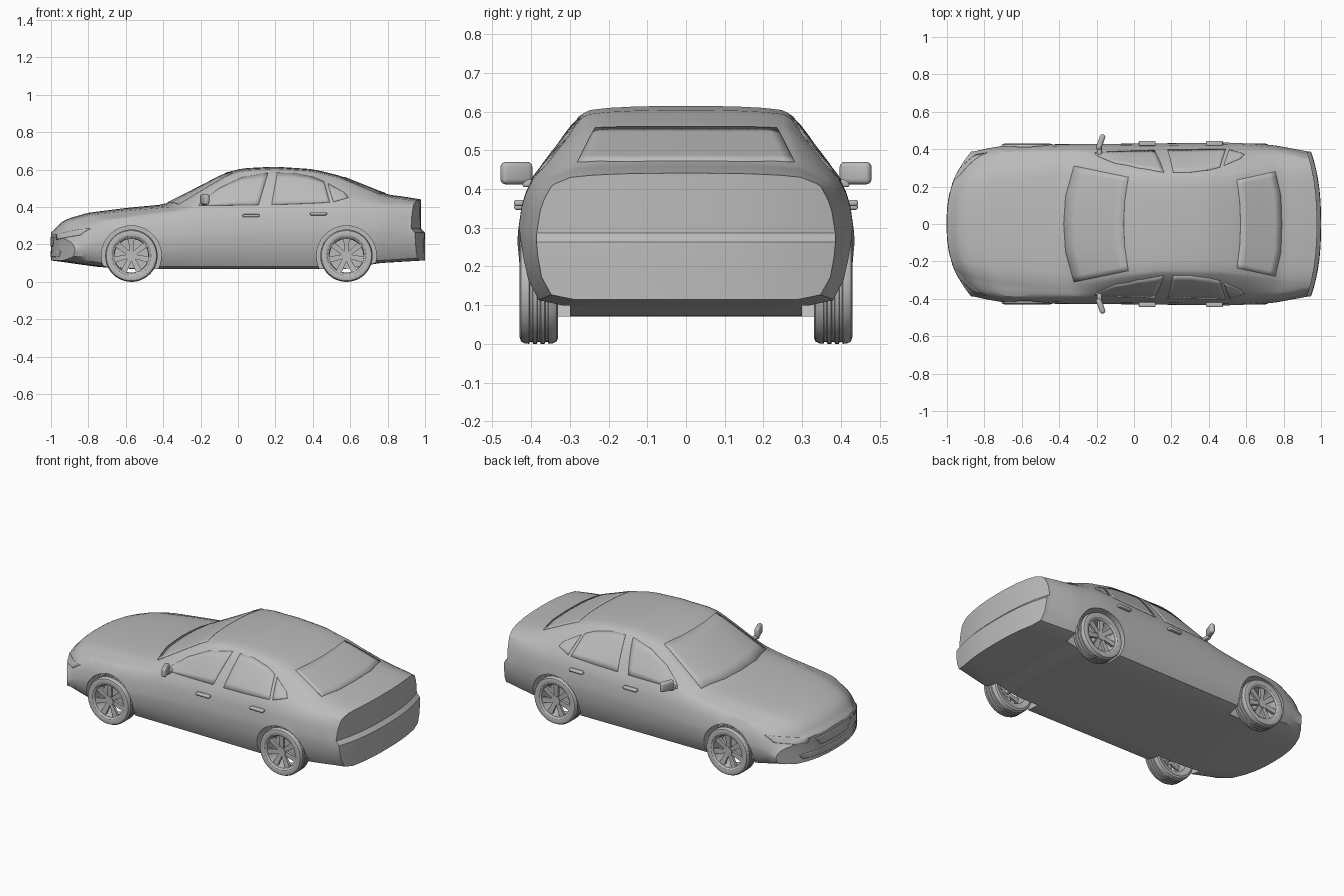
import bpy, bmesh, math
from mathutils import Matrix, Vector
from mathutils.bvhtree import BVHTree

if "Cube" in bpy.data.objects:
    bpy.data.objects.remove(bpy.data.objects["Cube"])

# One plain grey for the whole car
grey = bpy.data.materials.new("plain grey")
grey.use_nodes = True
grey.diffuse_color = (0.5, 0.5, 0.5, 1)
grey.node_tree.nodes["Principled BSDF"].inputs["Base Color"].default_value = grey.diffuse_color


def make_object(name, bm, angle=35):
    mesh = bpy.data.meshes.new(name)
    bm.to_mesh(mesh)
    bm.free()
    mesh.materials.append(grey)
    obj = bpy.data.objects.new(name, mesh)
    bpy.context.collection.objects.link(obj)
    bpy.ops.object.select_all(action='DESELECT')
    obj.select_set(True)
    bpy.context.view_layer.objects.active = obj
    if angle:
        bpy.ops.object.shade_smooth_by_angle(angle=math.radians(angle))
    return obj


def mirror_y(obj):
    mod = obj.modifiers.new("Mirror", 'MIRROR')
    mod.use_axis = (False, True, False)


# Body outline curves, each a list of (position along the car, value)
TOP = [(-1, .25), (-.97, .3), (-.92, .335), (-.8, .37), (-.6, .395), (-.39, .415), (-.05, .59),
       (.03, .608), (.2, .616), (.4, .603), (.55, .567), (.8, .467), (.97, .445), (1, .44)]
BELT = [(-1, .21), (-.93, .28), (-.8, .33), (-.5, .365), (-.3, .395), (0, .41), (.5, .43), (.8, .41), (1, .4)]
WIDTH = [(-1, .385), (-.9, .405), (-.75, .425), (0, .43), (.6, .436), (.8, .42), (1, .385)]
ROOF = [(-1, .25), (-.8, .31), (-.4, .345), (-.05, .285), (.15, .265), (.5, .27), (.8, .31), (1, .32)]
FLOOR = [(-1, .115), (-.75, .08), (-.6, .07), (.6, .07), (.75, .1), (1, .115)]
BOW = [(-1, .17), (-.9, .14), (-.8, .11), (-.4, .13), (-.05, .05), (.2, 0), (.6, -.02), (1, -.07)]
SIDE = [(.2, .965), (.38, .99), (.52, 1), (.6, .998), (.8, .975), (.9, .95), (1, .91)]


def linear(curve, x):
    if x <= curve[0][0]:
        return curve[0][1]
    for (xa, a), (xb, b) in zip(curve, curve[1:]):
        if x <= xb:
            return a + (b - a) * (x - xa) / (xb - xa)
    return curve[-1][1]


def value(curve, x):
    return sum(linear(curve, x + d) for d in (-.02, 0, .02)) / 3


def half_section(x):
    top, belt, w, roof, floor = (value(c, x) for c in (TOP, BELT, WIDTH, ROOF, FLOOR))
    edge = top - .02
    pts = [(u / 4 * .75 * w, floor) for u in range(5)] + [(.9 * w, floor + .012)]
    pts += [(w * k, floor + (belt - floor) * f) for f, k in SIDE]
    shoulder = .91 * w
    for t in (.33, .67, 1):
        bulge = .03 * t * (1 - t)
        pts.append((shoulder + (roof - shoulder) * t + bulge, belt + (edge - belt) * t))
    pts += [(roof * k, top - .02 * d) for k, d in ((.93, .55), (.75, .27), (.5, .1), (.25, .03), (0, 0))]
    return pts


def place(x, y, z):
    # Bow the nose and tail in plan and step the boot panel in above the bumper
    step = min(1, max(0, (z - .262) / .022)) * max(0, (x - .9) / .1)
    return Vector((x + value(BOW, x) * (abs(y) / .43) ** 2.5 - .022 * step, y, z))


# Body: lofted sections with closed nose and tail
bm = bmesh.new()
rings = []
for i in range(73):
    x = -math.cos(math.pi * i / 72)
    half = half_section(x)
    ring = half + [(-y, z) for y, z in half[-2:0:-1]]
    rings.append([bm.verts.new(place(x, y, z)) for y, z in ring])
for a, b in zip(rings, rings[1:]):
    for k in range(len(a)):
        j = (k + 1) % len(a)
        bm.faces.new((a[k], a[j], b[j], b[k]))
for end in (-1, 1):
    rows = [[bm.verts.new(place(end, u / 4 * y, z)) for u in range(-4, 5)] for y, z in half_section(end)[4:]]
    for a, b in zip(rows, rows[1:]):
        for k in range(8):
            bm.faces.new((a[k], a[k + 1], b[k + 1], b[k]))
bmesh.ops.remove_doubles(bm, verts=bm.verts, dist=1e-5)
bmesh.ops.recalc_face_normals(bm, faces=bm.faces)
skin = BVHTree.FromBMesh(bm)
body = make_object("body", bm, 30)

# Wheel arches cut from the body
AXLES = {"front": -.57, "rear": .58}
bm = bmesh.new()
for x in AXLES.values():
    for y in (-.4, .4):
        bmesh.ops.create_cone(bm, cap_ends=True, segments=48, radius1=.16, radius2=.16, depth=.2,
                              matrix=Matrix.Translation((x, y, .14)) @ Matrix.Rotation(math.pi / 2, 4, 'X'))
cutter = make_object("arch_cutter", bm, 0)
cutter.hide_render = True
cut = body.modifiers.new("Arches", 'BOOLEAN')
cut.operation = 'DIFFERENCE'
cut.solver = 'EXACT'
cut.object = cutter
bpy.context.view_layer.objects.active = body
bpy.ops.object.modifier_apply(modifier=cut.name)
bpy.data.objects.remove(cutter)


# Thin panels laid over the body between two matching outlines
def to_space(p, axis):
    if axis == 'side':
        return Vector((p[0], .7, p[1])), Vector((0, -1, 0))
    if axis == 'nose':
        return Vector((-1.5, p[0], p[1])), Vector((1, 0, 0))
    return Vector((p[0], p[1], 1)), Vector((0, 0, -1))


def panel(name, low, high, axis, mirrored=False, rows=6, fine=5):
    def dense(line):
        pts = [Vector(p) for p in line]
        return [a.lerp(b, k / fine) for a, b in zip(pts, pts[1:]) for k in range(fine)] + [pts[-1]]
    bm = bmesh.new()
    grid = []
    for a, b in zip(dense(low), dense(high)):
        col = []
        for r in range(rows + 1):
            start, direction = to_space(a.lerp(b, r / rows), axis)
            hit = skin.ray_cast(start, direction)[0]
            col.append(bm.verts.new(hit or skin.find_nearest(start)[0]))
        grid.append(col)
    for a, b in zip(grid, grid[1:]):
        for r in range(rows):
            bm.faces.new((a[r], a[r + 1], b[r + 1], b[r]))
    obj = make_object(name, bm)
    shell = obj.modifiers.new("Thickness", 'SOLIDIFY')
    shell.thickness = .005
    shell.offset = 0
    if mirrored:
        mirror_y(obj)


panel("front_door_window", [(-.21, .408), (-.1, .409), (0, .41), (.11, .412)],
      [(-.2, .425), (-.1, .5), (.02, .557), (.16, .582)], 'side', True)
panel("rear_door_window", [(.18, .413), (.3, .416), (.4, .42), (.49, .425)],
      [(.21, .583), (.3, .58), (.4, .56), (.46, .535)], 'side', True)
panel("quarter_window", [(.51, .427), (.59, .45)], [(.48, .525), (.57, .475)], 'side', True)
panel("windscreen", [(-.32, -.31), (-.365, -.15), (-.375, 0), (-.365, .15), (-.32, .31)],
      [(-.03, -.25), (-.05, -.12), (-.055, 0), (-.05, .12), (-.03, .25)], 'top')
panel("rear_window", [(.55, -.235), (.565, -.12), (.57, 0), (.565, .12), (.55, .235)],
      [(.755, -.28), (.785, -.15), (.79, 0), (.785, .15), (.755, .28)], 'top')
panel("upper_grille", [(-.13, .19), (0, .188), (.13, .19)], [(-.17, .238), (0, .24), (.17, .238)], 'nose')
panel("lower_intake", [(-.25, .135), (0, .132), (.25, .135)], [(-.27, .165), (0, .165), (.27, .165)], 'nose')
panel("headlight", [(.22, .225), (.3, .235), (.37, .25)], [(.21, .25), (.3, .27), (.38, .285)], 'nose', True)


# Small rounded boxes on both sides
def rounded_box(name, centre, size, bevel, turn=0):
    bm = bmesh.new()
    bmesh.ops.create_cube(bm, size=1, matrix=Matrix.LocRotScale(
        Vector(centre), Matrix.Rotation(turn, 3, 'Z').to_quaternion(), Vector(size)))
    bmesh.ops.bevel(bm, geom=bm.edges[:], offset=bevel, segments=3, profile=.5, affect='EDGES')
    mirror_y(make_object(name, bm, 50))


rounded_box("mirror_housing", (-.178, .438, .441), (.03, .085, .058), .013, -.35)
rounded_box("mirror_stalk", (-.185, .392, .415), (.026, .06, .02), .005)
rounded_box("front_door_handle", (.07, .431, .354), (.09, .026, .016), .006)
rounded_box("rear_door_handle", (.43, .431, .364), (.09, .026, .016), .006)

# Wheel: lathed grooved tyre and rim
tread = []
for y in (-.02, 0, .02):
    tread += [(.14, y - .005), (.135, y - .003), (.135, y + .003), (.14, y + .005)]
profile = [(.1, -.042), (.122, -.05), (.134, -.046), (.139, -.036)] + tread
profile += [(.139, .036), (.134, .046), (.122, .05), (.104, .045), (.1, .04), (.094, .038), (.09, .025), (.09, -.04)]
bm = bmesh.new()
ring = [bm.verts.new((r, y, 0)) for r, y in profile]
edges = [bm.edges.new((a, b)) for a, b in zip(ring, ring[1:] + ring[:1])]
bmesh.ops.spin(bm, geom=ring + edges, cent=(0, 0, 0), axis=(0, 1, 0), angle=math.tau, steps=48)
bmesh.ops.remove_doubles(bm, verts=bm.verts, dist=1e-5)
bmesh.ops.recalc_face_normals(bm, faces=bm.faces)

# Spokes, hub and axle stub
for k in range(7):
    made = bmesh.ops.create_cube(bm, size=1)["verts"]
    for v in made:
        outer = v.co.z > 0
        v.co = (v.co.x * (.032 if outer else .022), v.co.y * .016 + (.028 if outer else .022), .093 if outer else .012)
    bmesh.ops.rotate(bm, verts=made, cent=(0, 0, 0), matrix=Matrix.Rotation(math.tau * k / 7, 3, 'Y'))
for radius, depth, y in ((.026, .022, .024), (.014, .11, -.035)):
    bmesh.ops.create_cone(bm, cap_ends=True, segments=24, radius1=radius, radius2=radius, depth=depth,
                          matrix=Matrix.Translation((0, y, 0)) @ Matrix.Rotation(math.pi / 2, 4, 'X'))
first = make_object("wheel", bm)
for end, x in AXLES.items():
    for side, turn in ((1, 0), (-1, math.pi)):
        wheel = first.copy()
        wheel.name = end + ("_wheel_far" if side > 0 else "_wheel_near")
        wheel.location = (x, side * .38, .14)
        wheel.rotation_euler.z = turn
        bpy.context.collection.objects.link(wheel)
bpy.data.objects.remove(first)
